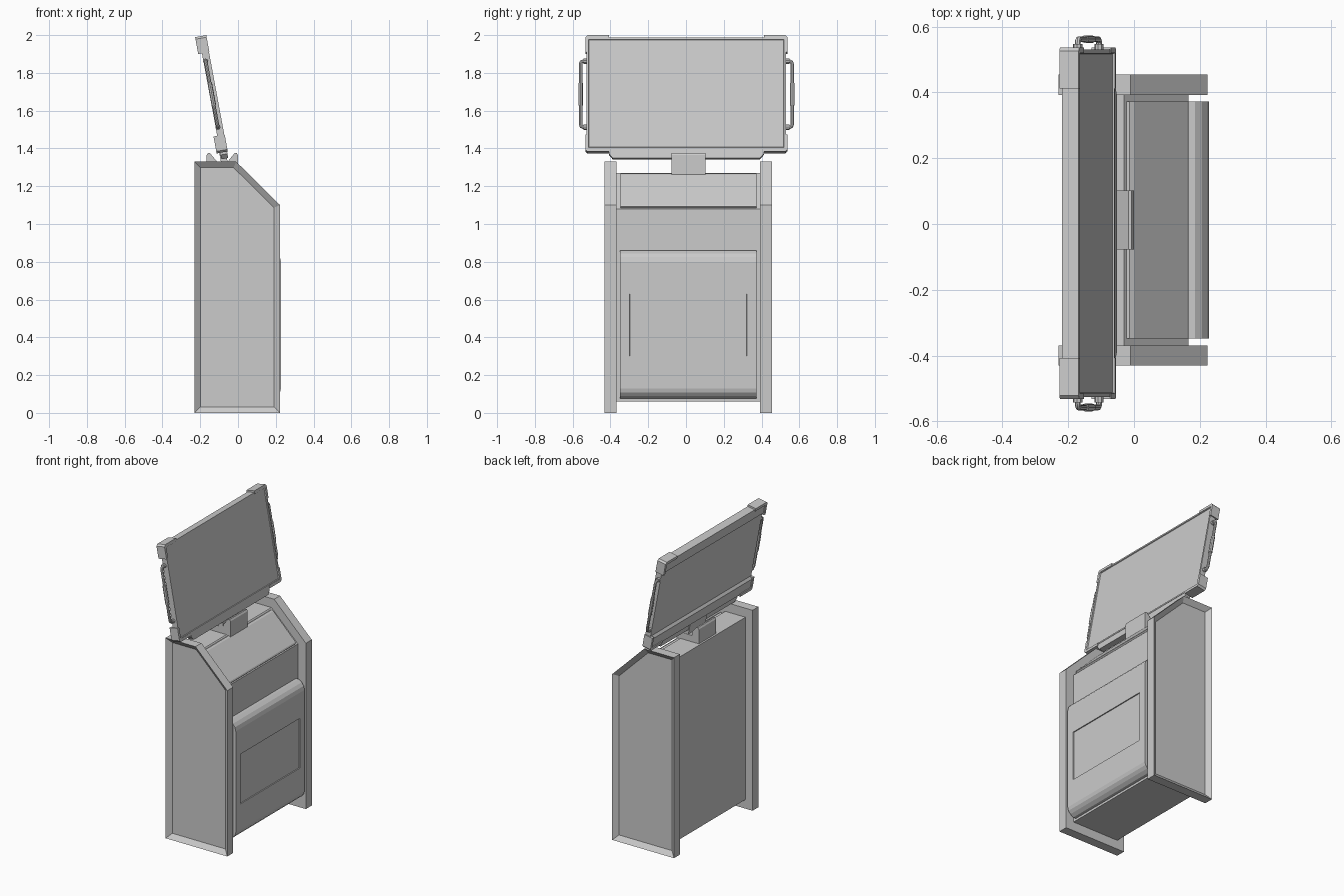
import bpy, bmesh, math
from mathutils import Matrix, Vector

if "Cube" in bpy.data.objects:
    bpy.data.objects.remove(bpy.data.objects["Cube"])

CY = 0.012                                   # y centre of the cabinet
TILT = Matrix.Translation((-0.117, 0.002, 1.691)) @ Matrix.Rotation(math.radians(-10.5), 4, 'Y')


def finish(name, bm, matrix=None):
    bmesh.ops.recalc_face_normals(bm, faces=bm.faces)
    me = bpy.data.meshes.new(name)
    bm.to_mesh(me)
    bm.free()
    ob = bpy.data.objects.new(name, me)
    bpy.context.collection.objects.link(ob)
    if matrix:
        ob.matrix_world = matrix
    return ob


def prism(pts, axis, a, b):
    """Extrude a 2D profile: axis 'y' takes (x, z) points, axis 'x' takes (y, z)."""
    bm = bmesh.new()
    put = (lambda p: (p[0], a, p[1])) if axis == 'y' else (lambda p: (a, p[0], p[1]))
    face = bm.faces.new([bm.verts.new(put(p)) for p in pts])
    ext = bmesh.ops.extrude_face_region(bm, geom=[face])
    move = Vector((0, b - a, 0)) if axis == 'y' else Vector((b - a, 0, 0))
    bmesh.ops.translate(bm, vec=move, verts=[g for g in ext['geom'] if isinstance(g, bmesh.types.BMVert)])
    bmesh.ops.recalc_face_normals(bm, faces=bm.faces)
    return bm


def face_towards(bm, direction):
    """Largest face pointing along a direction."""
    d = Vector(direction)
    bm.normal_update()
    return max((f for f in bm.faces if f.normal.dot(d) > 0.99), key=lambda f: f.calc_area())


def inset(bm, face, width, depth):
    bmesh.ops.inset_region(bm, faces=[face], thickness=width, depth=depth, use_even_offset=True)


# side panels with recessed outer faces
side = [(-0.23, 0), (0.223, 0), (0.223, 1.10), (-0.01, 1.33), (-0.23, 1.33)]
for s, tag in ((-1, "left"), (1, "right")):
    bm = prism(side, 'y', CY + s * 0.381, CY + s * 0.443)
    inset(bm, face_towards(bm, (0, s, 0)), 0.032, -0.025)
    finish("side_panel_" + tag, bm)

# cabinet core between the panels
core = [(-0.178, 0.06), (0.165, 0.06), (0.165, 1.08), (-0.03, 1.27), (-0.178, 1.27)]
finish("cabinet_core", prism(core, 'y', CY - 0.381, CY + 0.381))

# raised sloping top panel
slope = [(0.155, 1.08), (0.166, 1.092), (0.162, 1.101), (0.0, 1.262), (-0.013, 1.268), (-0.03, 1.26)]
finish("sloping_panel", prism(slope, 'y', CY - 0.36, CY + 0.36))

# front door with rounded ends and a recessed rectangle
door = [(0.16, 0.075), (0.185, 0.075), (0.207, 0.09), (0.222, 0.108), (0.228, 0.13),
        (0.228, 0.80), (0.222, 0.825), (0.207, 0.845), (0.185, 0.86), (0.16, 0.86)]
bm = prism(door, 'y', CY - 0.361, CY + 0.361)
front = face_towards(bm, (1, 0, 0))
inset(bm, front, 0.04, 0)
for v in front.verts:
    v.co.y = CY + math.copysign(0.31, v.co.y - CY)
    v.co.z = 0.63 if v.co.z > 0.5 else 0.30
inset(bm, front, 0.001, -0.006)
finish("front_door", bm)

# cradle that holds the screen neck
half = [(0.0825, 1.26), (0.0825, 1.365), (0.076, 1.376), (0.066, 1.376), (0.032, 1.335), (0.032, 1.312)]
cradle = [(x - 0.083, z) for x, z in half] + [(-x - 0.083, z) for x, z in reversed(half)]
finish("screen_cradle", prism(cradle, 'y', CY - 0.09, CY + 0.09))

# neck, in the tilted frame of the screen
neck = [(-0.04, -0.39), (-0.005, -0.39), (-0.005, -0.29), (-0.04, -0.29)]
finish("screen_neck", prism(neck, 'y', -0.08, 0.098), TILT)

# screen slab: thicker bars along top and bottom of the back, display sunk in a rim
slab = [(0.004, -0.302), (0.004, 0.302), (-0.048, 0.302), (-0.048, 0.235), (-0.034, 0.22),
        (-0.034, -0.22), (-0.048, -0.235), (-0.048, -0.302)]
bm = prism(slab, 'y', -0.528, 0.528)
front = face_towards(bm, (1, 0, 0))
inset(bm, front, 0.011, 0)
inset(bm, front, 0.002, -0.005)
finish("screen", bm, TILT)

# tray strip under the screen
strip = [(-0.41, -0.30), (-0.41, -0.325), (-0.39, -0.348), (0.39, -0.348), (0.41, -0.325), (0.41, -0.30)]
finish("screen_bottom_strip", prism(strip, 'x', -0.035, 0.002), TILT)

# corner guards and side handles
guard = [(0.41, 0.313), (0.524, 0.313), (0.535, 0.302), (0.535, 0.222), (0.518, 0.222), (0.518, 0.294), (0.41, 0.294)]
for sy, tag in ((-1, "left"), (1, "right")):
    for sz, lvl in ((-1, "lower"), (1, "upper")):
        pts = [(sy * y, sz * z) for y, z in guard]
        finish(f"corner_guard_{lvl}_{tag}", prism(pts, 'x', -0.054, 0.006), TILT)


def rod(name, pts, radius):
    cu = bpy.data.curves.new(name, 'CURVE')
    cu.dimensions = '3D'
    cu.bevel_depth, cu.bevel_resolution, cu.use_fill_caps = radius, 2, True
    sp = cu.splines.new('POLY')
    sp.points.add(len(pts) - 1)
    for p, (y, z) in zip(sp.points, pts):
        p.co = (-0.022, y, z, 1)
    ob = bpy.data.objects.new(name, cu)
    bpy.context.collection.objects.link(ob)
    ob.matrix_world = TILT
    bpy.ops.object.select_all(action='DESELECT')
    ob.select_set(True)
    bpy.context.view_layer.objects.active = ob
    bpy.ops.object.convert(target='MESH')
    bpy.ops.object.shade_smooth_by_angle(angle=math.radians(40))


bar = [(0.52, -0.178), (0.547, -0.178), (0.556, -0.174), (0.56, -0.164)]
bar += [(y, -z) for y, z in reversed(bar)]
for s, tag in ((-1, "left"), (1, "right")):
    rod("handle_" + tag, [(s * y, z) for y, z in bar], 0.009)
    rod("handle_grip_" + tag, [(s * 0.56, -0.06), (s * 0.56, 0.06)], 0.012)
    for sz, lvl in ((-1, "lower"), (1, "upper")):
        rod(f"handle_collar_{lvl}_{tag}", [(s * 0.525, sz * 0.178), (s * 0.545, sz * 0.178)], 0.014)
